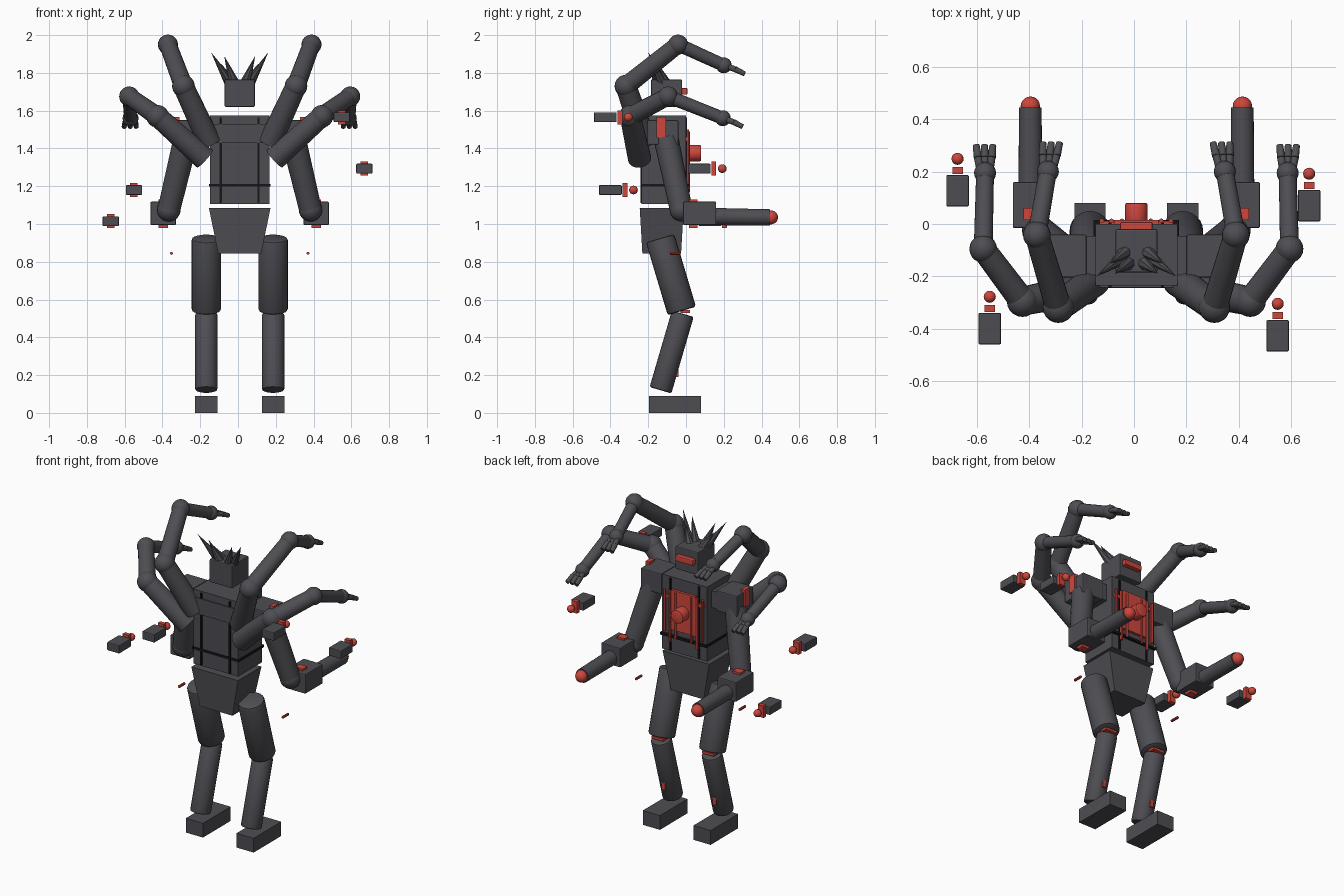
import bpy, bmesh, math
from mathutils import Vector, Matrix

if "Cube" in bpy.data.objects:
    bpy.data.objects.remove(bpy.data.objects["Cube"])

CX = 0.009  # body centre line


def material(name, rgb):
    m = bpy.data.materials.new(name)
    m.diffuse_color = (*rgb, 1)
    m.use_nodes = True
    m.node_tree.nodes["Principled BSDF"].inputs["Base Color"].default_value = m.diffuse_color
    return m


GREY = material("dark_grey", (0.075, 0.075, 0.086))
RED = material("red", (0.62, 0.062, 0.045))
BLACK = material("black", (0.008, 0.008, 0.01))


def finish(name, bm, mat, smooth=True, bevel=0):
    me = bpy.data.meshes.new(name)
    bmesh.ops.recalc_face_normals(bm, faces=bm.faces)
    if bevel:
        edges = [e for e in bm.edges if e.calc_face_angle(0) > 1.0]
        bmesh.ops.bevel(bm, geom=edges, offset=bevel, segments=2,
                        profile=0.5, affect='EDGES')
    if smooth:
        for e in bm.edges:
            e.smooth = e.calc_face_angle(0) < math.radians(35)
        for f in bm.faces:
            f.smooth = True
    bm.to_mesh(me)
    bm.free()
    ob = bpy.data.objects.new(name, me)
    bpy.context.collection.objects.link(ob)
    me.materials.append(mat)
    return ob


def box(name, x, y, z, mat=GREY, bevel=0, taper=(1, 1)):
    """Box from (min, max) ranges; taper scales the bottom face."""
    bm = bmesh.new()
    bmesh.ops.create_cube(bm, size=1)
    mid = Vector([(r[0] + r[1]) / 2 for r in (x, y, z)])
    size = [abs(r[1] - r[0]) for r in (x, y, z)]
    for v in bm.verts:
        k = taper if v.co.z < 0 else (1, 1)
        v.co = mid + Vector((v.co.x * size[0] * k[0], v.co.y * size[1] * k[1],
                             v.co.z * size[2]))
    return finish(name, bm, mat, False, bevel)


def rod(name, a, b, r1, r2=None, mat=GREY, sides=24, bevel=0):
    a, b = Vector(a), Vector(b)
    d = b - a
    rot = d.to_track_quat('Z', 'Y').to_matrix().to_4x4()
    bm = bmesh.new()
    bmesh.ops.create_cone(bm, cap_ends=True, segments=sides, radius1=r1,
                          radius2=r1 if r2 is None else r2, depth=d.length,
                          matrix=Matrix.Translation((a + b) / 2) @ rot)
    return finish(name, bm, mat, True, bevel)


def ball(name, p, r, mat=GREY):
    bm = bmesh.new()
    bmesh.ops.create_uvsphere(bm, u_segments=20, v_segments=12, radius=r,
                              matrix=Matrix.Translation(p))
    return finish(name, bm, mat)


def around(x, half):
    return (x - half, x + half)


# torso, chest plate and pelvis
box("torso", around(CX, 0.157), (-0.235, 0.0), (1.105, 1.575))
box("chest_plate", around(CX, 0.157), (-0.243, -0.2), (1.43, 1.53))
box("shoulder_yoke", around(CX, 0.2), (-0.195, -0.045), (1.43, 1.535))
box("pelvis", around(CX, 0.163), (-0.245, -0.012), (0.845, 1.085),
    taper=(0.7, 0.88))

# harness straps
for s in (-1, 1):
    box("strap", around(CX + s * 0.1, 0.006), (-0.242, 0.006), (1.11, 1.565), BLACK)
box("belt", around(CX, 0.163), (-0.241, 0.016), (1.198, 1.212), BLACK)

# power unit on the torso with its dome and side bars
box("power_panel", around(CX, 0.085), (-0.01, 0.016), (1.25, 1.5), RED)
rod("power_core", (CX, 0.0, 1.375), (CX, 0.08, 1.375), 0.043, mat=RED, bevel=0.006)
for s in (-1, 1):
    for off, low in ((0.055, 1.2), (0.095, 1.17), (0.132, 1.23)):
        rod("power_bar", (CX + s * off, 0.012, low), (CX + s * off, 0.012, 1.49),
            0.009, mat=RED, sides=8)
    box("panel_cross_bar", (CX, CX + s * 0.14), (0.0, 0.012), (1.44, 1.46), RED)

# head, visor and hair spikes
box("head", around(CX, 0.08), (-0.185, -0.02), (1.62, 1.765), bevel=0.006)
box("visor", around(CX, 0.062), (-0.025, 0.008), (1.685, 1.72), RED, bevel=0.006)
for s in (-1, 1):
    for base, tip in (((0.055, -0.13, 1.75), (0.152, -0.2, 1.91)),
                      ((0.03, -0.15, 1.75), (0.082, -0.19, 1.89)),
                      ((0.045, -0.11, 1.75), (0.1, -0.15, 1.85))):
        rod("hair_spike", (CX + s * base[0], base[1], base[2]),
            (CX + s * tip[0], tip[1], tip[2]), 0.028, 0, sides=8)


def tentacle(s, pts, name):
    """Jointed back limb through five points, ending in a clawed hand."""
    p = [Vector((CX + s * q[0], q[1], q[2])) for q in pts]
    radii = ((0.062, 0.055), (0.05, 0.046), (0.036, 0.034))
    for i, (r1, r2) in enumerate(radii):
        rod(name + "_segment", p[i], p[i + 1], r1, r2)
    for q, r in zip(p[1:4], (0.06, 0.053, 0.042)):
        ball(name + "_joint", q, r)
    d = p[4] - p[3]
    for k in (-1, 0, 1):
        tip = p[4] + Vector((k * 0.032, 0, 0))
        start = p[3] + Vector((k * 0.015, 0, 0))
        mid = p[3] + d * 0.55 + Vector((k * 0.026, 0, 0.004))
        rod(name + "_finger", start, mid, 0.016, 0.015, sides=12)
        rod(name + "_fingertip", mid, tip, 0.016, 0.013, sides=12)


def leg(s):
    x = CX + s * 0.177
    rod("thigh", (x, -0.137, 0.925), (x, -0.022, 0.54), 0.078, bevel=0.012)
    rod("shin", (x, -0.017, 0.525), (x, -0.135, 0.12), 0.06, bevel=0.01)
    box("foot", around(x, 0.06), (-0.195, 0.08), (0, 0.09))
    box("knee_light", around(x, 0.04), (-0.03, 0.022), (0.53, 0.545), RED)
    box("shin_light", around(x, 0.012), (-0.07, -0.04), (0.19, 0.25), RED)
    # small floating marker beside the thigh
    xm = CX + s * 0.362
    rod("side_marker", (xm, -0.085, 0.845), (xm, -0.03, 0.845), 0.008,
        mat=RED, sides=10)


def cannon_arm(s):
    xs = CX + s * 0.264
    box("shoulder", around(xs, 0.073), (-0.205, -0.04), (1.42, 1.55), bevel=0.006)
    box("shoulder_light", (CX + s * 0.32, CX + s * 0.346), (-0.155, -0.105),
        (1.455, 1.566), RED)
    elbow = (CX + s * 0.375, -0.025, 1.075)
    rod("upper_arm", (CX + s * 0.285, -0.105, 1.45), elbow, 0.066, 0.06)
    ball("elbow", elbow, 0.062)
    x = CX + s * 0.405
    box("forearm", around(x, 0.067), (-0.015, 0.16), (0.995, 1.118), bevel=0.005)
    box("forearm_light", around(x, 0.026), (0.015, 0.062), (0.98, 1.13), RED)
    rod("cannon", (x, 0.1, 1.04), (x, 0.445, 1.035), 0.046, 0.043)
    ball("cannon_tip", (x, 0.45, 1.035), 0.037, RED)


# limbs, mirrored left and right
for side in (-1, 1):
    leg(side)
    cannon_arm(side)
    tentacle(side, [(0.16, -0.215, 1.43), (0.298, -0.318, 1.73),
                    (0.38, -0.042, 1.95), (0.338, 0.2, 1.84),
                    (0.325, 0.31, 1.795)], "upper_tentacle")
    tentacle(side, [(0.185, -0.245, 1.345), (0.435, -0.295, 1.57),
                    (0.585, -0.095, 1.675), (0.578, 0.195, 1.56),
                    (0.58, 0.3, 1.515)], "lower_tentacle")

# floating drones: body, collar and glowing ball
for x, y, z in ((-0.674, 0.127, 1.015), (-0.551, -0.4, 1.18),
                (0.669, 0.07, 1.293), (0.549, -0.427, 1.565)):
    box("drone_body", around(x, 0.043), around(y, 0.06), around(z, 0.026), bevel=0.005)
    box("drone_collar", around(x, 0.02), (y + 0.064, y + 0.09), around(z, 0.037), RED)
    ball("drone_ball", (x, y + 0.122, z), 0.023, RED)
